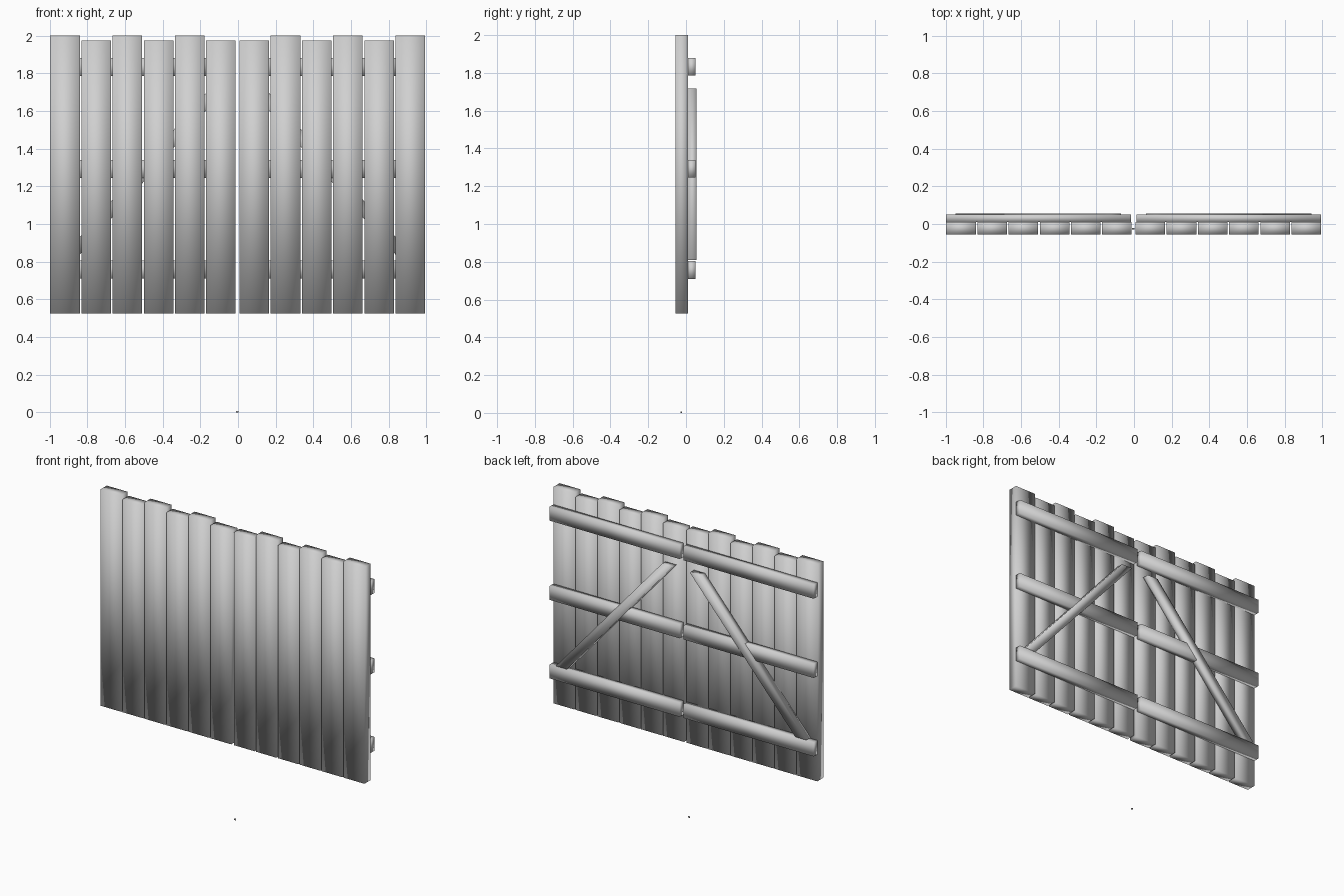
import bpy
import bmesh

old = bpy.data.objects.get("Cube")
if old:
    bpy.data.objects.remove(old, do_unlink=True)

grey = bpy.data.materials.new("plain grey")
grey.use_nodes = True
colour = (0.63, 0.63, 0.63, 1)
grey.diffuse_color = colour
grey.node_tree.nodes["Principled BSDF"].inputs["Base Color"].default_value = colour


def board(name, x, y, z, lean=0):
    """Softly shaded board between (min, max) pairs; lean shifts its top along x."""
    bm = bmesh.new()
    bmesh.ops.create_cube(bm, size=1)
    for v in bm.verts:
        fx, fy, fz = (c + 0.5 for c in v.co)
        v.co = (x[0] + (x[1] - x[0]) * fx + lean * fz,
                y[0] + (y[1] - y[0]) * fy,
                z[0] + (z[1] - z[0]) * fz)
    bmesh.ops.recalc_face_normals(bm, faces=bm.faces[:])
    for f in bm.faces:
        f.smooth = True
    mesh = bpy.data.meshes.new(name)
    bm.to_mesh(mesh)
    bm.free()
    mesh.materials.append(grey)
    obj = bpy.data.objects.new(name, mesh)
    bpy.context.collection.objects.link(obj)
    return obj


MIDDLE = -0.002      # x of the gap between the two leaves
PITCH = 0.1655
PLANK_W = 0.157
BACK = 0.01          # back face of the planks

for side, label in ((-1, "right"), (1, "left")):
    def span(a, b):
        return sorted((MIDDLE + side * a, MIDDLE + side * b))

    # Upright planks, alternately short and tall from the middle outwards
    for i in range(6):
        start = 0.01 + i * PITCH
        top = 2.0 if i % 2 else 1.975
        board(f"{label}_plank_{i + 1}", span(start, start + PLANK_W),
              (-0.056, BACK), (0.525, top))

    # Horizontal rails across the back
    for name, z in (("bottom", 0.71), ("middle", 1.245), ("top", 1.785)):
        board(f"{label}_{name}_rail", span(0.015, 0.995),
              (BACK, 0.05), (z, z + 0.095))

    # Diagonal brace with level-cut ends
    board(f"{label}_brace", span(0.862, 0.944), (BACK, 0.056),
          (0.81, 1.717), lean=-side * 0.796)

# Tiny ground catch under the meeting point of the leaves
board("ground_catch", (-0.011, 0.002), (-0.028, -0.022), (0, 0.008))
